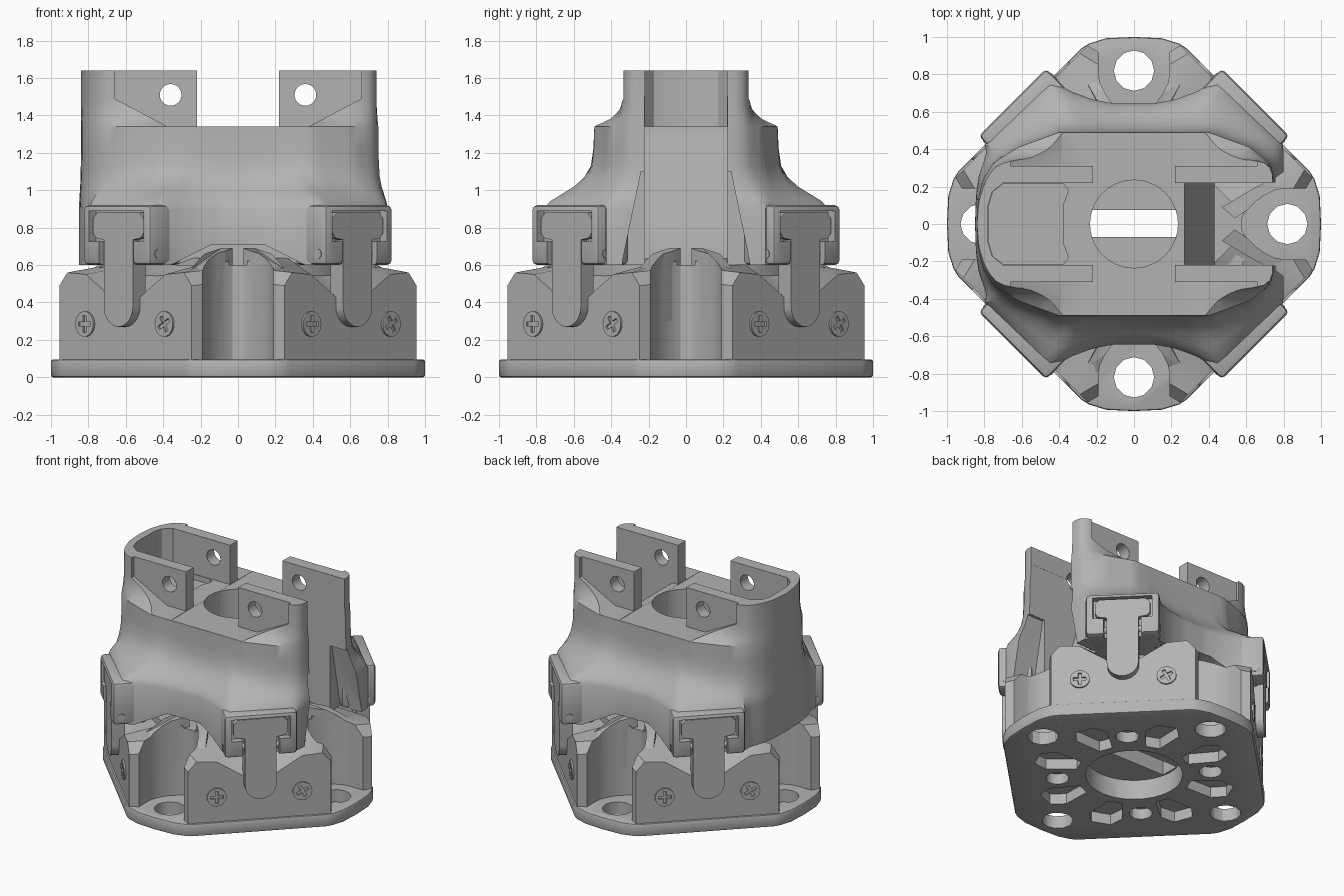
import bpy, bmesh, math
from mathutils import Matrix, Vector

if "Cube" in bpy.data.objects:
    bpy.data.objects.remove(bpy.data.objects["Cube"])

grey = bpy.data.materials.new("mid grey")
grey.use_nodes = True
grey.diffuse_color = (0.45, 0.45, 0.45, 1)
grey.node_tree.nodes["Principled BSDF"].inputs["Base Color"].default_value = (0.45, 0.45, 0.45, 1)


def loft(name, rings, turn=0):
    """Closed solid through rings of 3D points, turned about z by degrees."""
    bm = bmesh.new()
    rot = Matrix.Rotation(math.radians(turn), 3, 'Z')
    loops = [[bm.verts.new(rot @ Vector(p)) for p in r] for r in rings]
    for a, b in zip(loops, loops[1:]):
        for i in range(len(a)):
            j = (i + 1) % len(a)
            bm.faces.new((a[i], a[j], b[j], b[i]))
    bm.faces.new(loops[0])
    bm.faces.new(loops[-1])
    bmesh.ops.recalc_face_normals(bm, faces=bm.faces)
    me = bpy.data.meshes.new(name)
    bm.to_mesh(me)
    bm.free()
    me.materials.append(grey)
    ob = bpy.data.objects.new(name, me)
    bpy.context.collection.objects.link(ob)
    return ob


def prism(name, pts, axis, lo, hi, turn=0):
    place = {'x': lambda a, b, h: (h, a, b), 'y': lambda a, b, h: (a, h, b),
             'z': lambda a, b, h: (a, b, h)}[axis]
    return loft(name, [[place(a, b, h) for a, b in pts] for h in (lo, hi)], turn)


def oval(cx, cy, r, n=24):
    return [(cx + r * math.cos(2 * math.pi * i / n), cy + r * math.sin(2 * math.pi * i / n))
            for i in range(n)]


def rect(x0, x1, y0, y1):
    return [(x0, y0), (x1, y0), (x1, y1), (x0, y1)]


def activate(ob):
    bpy.ops.object.select_all(action='DESELECT')
    ob.select_set(True)
    bpy.context.view_layer.objects.active = ob


def cut(ob, cutters):
    activate(ob)
    for c in cutters:
        c.hide_render = True
        m = ob.modifiers.new("cut", 'BOOLEAN')
        m.operation, m.solver, m.object = 'DIFFERENCE', 'EXACT', c
        bpy.ops.object.modifier_apply(modifier=m.name)
        bpy.data.objects.remove(c)


def finish(ob, bevel=0):
    activate(ob)
    if bevel:
        m = ob.modifiers.new("bevel", 'BEVEL')
        m.width, m.segments, m.limit_method = bevel, 2, 'ANGLE'
        bpy.ops.object.modifier_apply(modifier=m.name)
    bpy.ops.object.shade_smooth_by_angle(angle=math.radians(32))


def mirror_y(half):
    """Complete an outline running from -x to +x over y > 0."""
    return half + [(x, -y) for x, y in reversed(half) if y > 0]


def sym(half):
    """Complete a profile running up one side, mirrored in its first axis."""
    return half + [(-a, b) for a, b in reversed(half)]


def polar(outline, n=128):
    """Resample an outline at even angles so that outlines can be blended."""
    out = []
    for k in range(n):
        a = 2 * math.pi * k / n
        c, s = math.cos(a), math.sin(a)
        best = 0
        for (x0, y0), (x1, y1) in zip(outline, outline[1:] + outline[:1]):
            ex, ey = x1 - x0, y1 - y0
            den = c * ey - s * ex
            if abs(den) > 1e-9:
                r, u = (x0 * ey - y0 * ex) / den, (x0 * s - y0 * c) / den
                if r > 0 and -1e-6 <= u <= 1 + 1e-6:
                    best = max(best, r)
        out.append((best * c, best * s))
    return out


# Base plate with mounting holes and shallow pockets underneath
quarter = [(0.94, 0.28), (0.28, 0.94), (0.24, 0.965), (0.15, 0.993), (0, 1),
           (-0.15, 0.993), (-0.24, 0.965)]
edge = []
for k in range(4):
    c, s = [(1, 0), (0, 1), (-1, 0), (0, -1)][k]
    edge += [(c * x - s * y, s * x + c * y) for x, y in quarter]
base_plate = prism("base_plate", edge, 'z', 0, 0.095)
finish(base_plate, 0.012)
holes = [prism("cutter", oval(0, 0, 0.335, n=40), 'z', -0.1, 0.2)]
for k in range(4):
    holes.append(prism("cutter", oval(0.82, 0, 0.108, n=12), 'z', -0.1, 0.2, 90 * k))
    holes.append(prism("cutter", oval(0.53, 0, 0.08, n=16), 'z', -0.1, 0.08, 45 + 90 * k))
    for a in (-21, 21):
        wedge = [(0.4, -0.05), (0.6, -0.12), (0.7, -0.07), (0.7, 0.07), (0.6, 0.12), (0.4, 0.05)]
        holes.append(prism("cutter", wedge, 'z', -0.1, 0.08, a + 90 * k))
cut(base_plate, holes)
finish(base_plate)


def scoops():
    """Four rounded pockets above the corner holes."""
    half = [(1.2, 0.19), (0.8, 0.19), (0.75, 0.18), (0.7, 0.155), (0.65, 0.12), (0.6, 0.07), (0.575, 0.03)]
    outline = half + [(x, -y) for x, y in reversed(half)]
    return [prism("cutter", outline, 'z', 0.05, 0.9, 90 * k) for k in range(4)]


# Base core with a shallow recess below and a slot through it
base_core = prism("base_core", oval(0, 0, 0.62, n=48), 'z', 0.09, 0.6)
cut(base_core, scoops() + [prism("cutter", oval(0, 0, 0.335, n=40), 'z', -0.1, 0.15),
                           prism("cutter", rect(-0.32, 0.32, -0.07, 0.075), 'z', 0.05, 0.8)])
finish(base_core)

# Guide ribs along the rim of each corner pocket
for k in range(4):
    for s in (1, -1):
        plan = [(0.47, 0.09, 0.69), (0.54, 0.03, 0.69), (0.66, 0.11, 0.66), (0.80, 0.18, 0.57),
                (0.77, 0.26, 0.57), (0.62, 0.18, 0.66)]
        rib = loft("guide_rib", [[(x, s * y, 0.3) for x, y, z in plan],
                                 [(x, s * y, z) for x, y, z in plan]], 90 * k)
        cut(rib, scoops())
        finish(rib)

# Four diagonal corners: block, screws, clip housing, clip and pin
face_half = [(0.5, 0.09), (0.5, 0.49), (0.44, 0.56), (0.3, 0.55), (0.08, 0.41)]
back_half = [(0.6, 0.09), (0.6, 0.53), (0.54, 0.6), (0.3, 0.63), (0.08, 0.64)]
for k in range(4):
    turn = 45 + 90 * k
    block = loft("corner_block", [[(0.45, a, b) for a, b in sym(back_half)],
                                  [(0.85, a, b) for a, b in sym(face_half)]], turn)
    cut(block, scoops())
    finish(block)

    for s, tilt in ((-0.3, 0), (0.3, 0.5)):
        screw = prism("screw", oval(s, 0.285, 0.068), 'x', 0.83, 0.862, turn)
        slots = []
        for q in (0, math.pi / 2):
            c, d = math.cos(tilt + q), math.sin(tilt + q)
            bar = [(s + c * a - d * b, 0.285 + d * a + c * b) for a, b in rect(-0.045, 0.045, -0.011, 0.011)]
            slots.append(prism("cutter", bar, 'x', 0.848, 0.9, turn))
        cut(screw, slots)
        finish(screw)

    housing = prism("clip_housing", rect(-0.255, 0.255, 0.6, 0.92), 'x', 0.68, 0.92, turn)
    finish(housing, 0.025)
    cut(housing, [prism("cutter", rect(-0.205, 0.205, 0.725, 0.89), 'x', 0.87, 1, turn),
                  prism("cutter", rect(-0.13, 0.13, 0.5, 0.76), 'x', 0.84, 1, turn)])
    finish(housing)

    foot = [(0.11 * math.cos(t), 0.38 + 0.11 * math.sin(t))
            for t in [math.pi * (1 + i / 14) for i in range(15)]]
    tee = foot + [(0.11, 0.735), (0.17, 0.745), (0.19, 0.77), (0.19, 0.85), (0.16, 0.88),
                  (-0.16, 0.88), (-0.19, 0.85), (-0.19, 0.77), (-0.17, 0.745), (-0.11, 0.735)]
    finish(prism("clip", tee, 'x', 0.81, 0.905, turn))
    finish(prism("pin", oval(0.86, 0.66, 0.026, n=16), 'y', -0.258, 0.258, turn))

# Upper body: blended outlines from a four armed skirt to a rounded head
skirt = mirror_y([(-0.85, 0), (-0.845, 0.15), (-0.83, 0.26), (-0.79, 0.37), (-0.8, 0.42), (-0.75, 0.47),
                  (-0.47, 0.75), (-0.44, 0.77), (-0.34, 0.71), (-0.22, 0.665), (-0.1, 0.643), (0.1, 0.643),
                  (0.22, 0.665), (0.34, 0.71), (0.44, 0.77), (0.47, 0.75), (0.75, 0.47), (0.8, 0.42),
                  (0.8, 0.34), (0.8, 0)])
deck = mirror_y([(-0.84, 0), (-0.835, 0.12), (-0.81, 0.23), (-0.75, 0.33), (-0.62, 0.41), (-0.4, 0.49),
                 (0.4, 0.49), (0.62, 0.41), (0.73, 0.32), (0.75, 0.24), (0.75, 0)])
head = mirror_y([(-0.84, 0), (-0.83, 0.12), (-0.8, 0.22), (-0.75, 0.3), (-0.67, 0.34),
                 (0.68, 0.34), (0.74, 0.29), (0.74, 0)])
low, mid, top = polar(skirt), polar(deck), polar(head)


def blend(a, b, t, z):
    return [(p[0] + (q[0] - p[0]) * t, p[1] + (q[1] - p[1]) * t, z) for p, q in zip(a, b)]


rings = [blend(mid, low, t, z) for z, t in
         [(0.6, 1), (0.9, 1), (0.94, 0.88), (0.98, 0.64), (1.02, 0.4), (1.07, 0.2), (1.13, 0.07),
          (1.22, 0.02), (1.34, 0)]]
rings += [blend(mid, top, t, z) for z, t in [(1.38, 0.4), (1.43, 0.75), (1.48, 1), (1.64, 1)]]
upper_body = loft("upper_body", rings)

cuts = [prism("cutter", oval(0, 0, 0.235, n=40), 'z', 0.4, 1.8)]
# Outer faces of the ears, and the gap between them
ear = [(-0.66, 1.8), (-0.66, 1.49), (-0.38, 1.342), (0.38, 1.342), (0.66, 1.49), (0.66, 1.8)]
cuts += [prism("cutter", ear, 'y', 0.31, 1), prism("cutter", ear, 'y', -1, -0.31)]
cuts.append(prism("cutter", rect(-0.22, 0.22, -1, 1), 'z', 1.34, 1.8))
# Rounded cavity inside the head, and its deeper pocket
cavity = [(-0.78, -0.1), (-0.78, 0.1), (-0.76, 0.17), (-0.7, 0.22), (1, 0.22), (1, -0.22),
          (-0.7, -0.22), (-0.76, -0.17)]
cuts.append(prism("cutter", cavity, 'z', 1.341, 1.8))
pocket = [(-0.775, -0.1), (-0.775, 0.1), (-0.755, 0.17), (-0.7, 0.215), (-0.38, 0.215), (-0.35, 0.18),
          (-0.38, 0.1), (-0.38, -0.1), (-0.35, -0.18), (-0.38, -0.215), (-0.7, -0.215), (-0.755, -0.17)]
cuts.append(prism("cutter", pocket, 'z', 1.3, 1.5))
# Open channel on the left end, widening at the bottom
cuts.append(prism("cutter", [(0.27, 1.5), (0.27, 1.3), (0.43, 0.8), (0.43, 0.5), (1.1, 0.5), (1.1, 1.5)],
                  'y', -0.221, 0.221))
cuts.append(prism("cutter", [(-0.34, 0.5), (0.34, 0.5), (0.34, 0.62), (0.24, 1.1), (-0.24, 1.1), (-0.34, 0.62)],
                  'x', 0.62, 1.1))
# Arches at front and back, and the cross holes in the ears
arch = [(-0.38, 0.5), (-0.36, 0.6), (-0.14, 0.71), (0.14, 0.71), (0.36, 0.6), (0.38, 0.5)]
cuts += [prism("cutter", arch, 'y', 0.4, 1), prism("cutter", arch, 'y', -1, -0.4)]
cuts += [prism("cutter", oval(x, 1.51, 0.058), 'y', -1, 1) for x in (-0.36, 0.36)]
cut(upper_body, cuts)
finish(upper_body)
